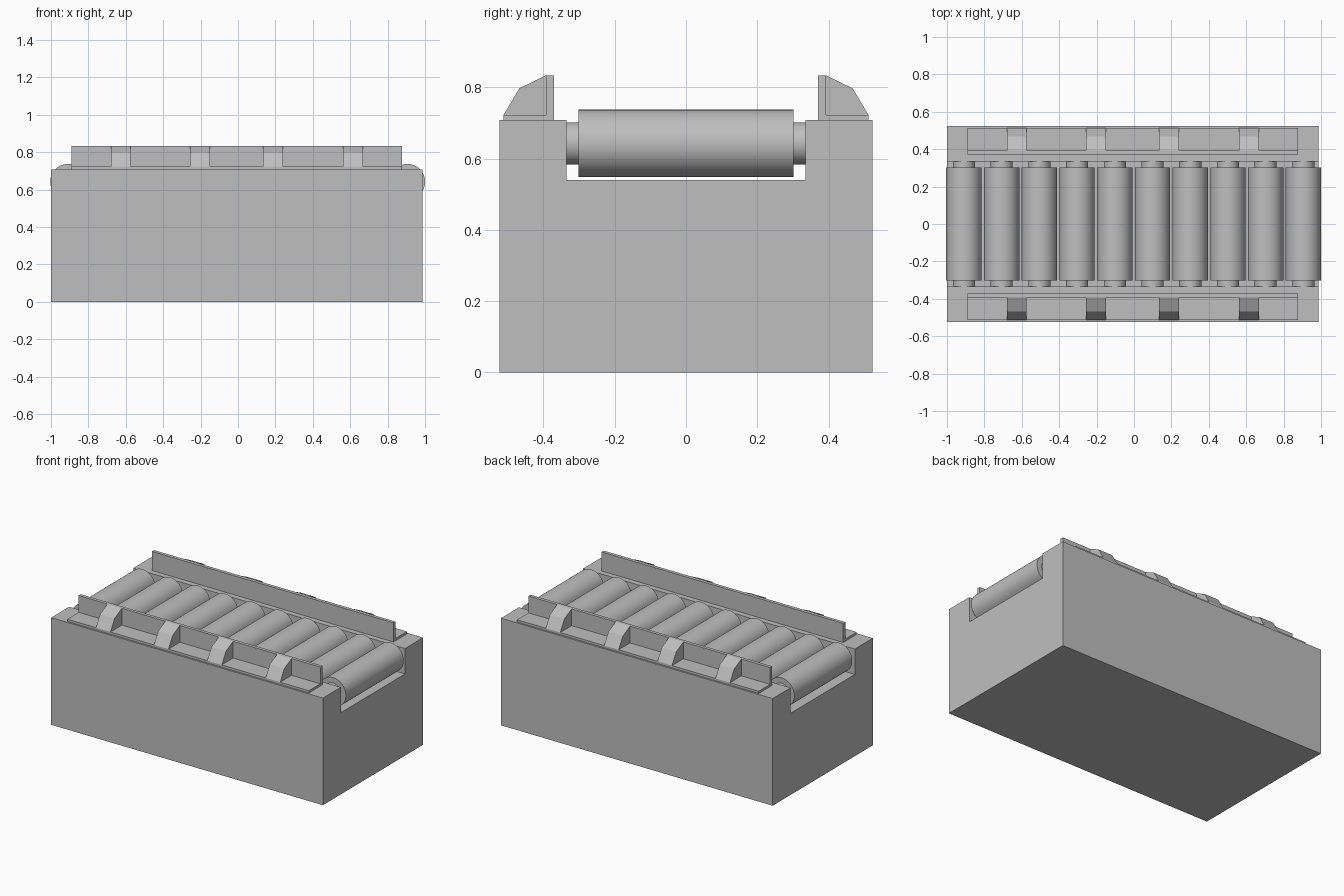
import bpy, bmesh, math

if "Cube" in bpy.data.objects:
    bpy.data.objects.remove(bpy.data.objects["Cube"])

grey = bpy.data.materials.new("plain grey")
grey.diffuse_color = (0.52, 0.52, 0.52, 1)
grey.use_nodes = True
grey.node_tree.nodes["Principled BSDF"].inputs["Base Color"].default_value = grey.diffuse_color


def extrude_x(name, profile, spans):
    """Extrude a (y, z) outline along x, once for every (x0, x1) span."""
    bm = bmesh.new()
    for x0, x1 in spans:
        a = [bm.verts.new((x0, y, z)) for y, z in profile]
        b = [bm.verts.new((x1, y, z)) for y, z in profile]
        bm.faces.new(a)
        bm.faces.new(b)
        for i in range(len(a)):
            j = (i + 1) % len(a)
            bm.faces.new((a[i], a[j], b[j], b[i]))
    bmesh.ops.recalc_face_normals(bm, faces=bm.faces)
    return finish(name, bm)


def finish(name, bm):
    me = bpy.data.meshes.new(name)
    bm.to_mesh(me)
    bm.free()
    me.materials.append(grey)
    ob = bpy.data.objects.new(name, me)
    bpy.context.collection.objects.link(ob)
    return ob


# Solid bed with a full-length channel
H, FLOOR, W, CH = 0.708, 0.54, 0.523, 0.335
extrude_x("bed", [(-W, 0), (W, 0), (W, H), (CH, H), (CH, FLOOR),
                  (-CH, FLOOR), (-CH, H), (-W, H)], [(-1, 0.987)])

# Ten rollers with narrower axle stubs, turned from one stepped outline
SEG, R, AXLE, HALF = 48, 0.0945, 0.059, 0.302
outline = [(AXLE, -CH), (AXLE, -HALF), (R, -HALF), (R, HALF), (AXLE, HALF), (AXLE, CH)]
for k in range(10):
    bm = bmesh.new()
    rings = [[bm.verts.new((r * math.cos(2 * math.pi * i / SEG), y,
                            r * math.sin(2 * math.pi * i / SEG))) for i in range(SEG)]
             for r, y in outline]
    for a, b in zip(rings, rings[1:]):
        for i in range(SEG):
            j = (i + 1) % SEG
            bm.faces.new((a[i], a[j], b[j], b[i]))
    bm.faces.new(rings[0])
    bm.faces.new(rings[-1])
    bmesh.ops.recalc_face_normals(bm, faces=bm.faces)
    roller = finish(f"roller_{k + 1}", bm)
    roller.location = (-0.9095 + 0.2017 * k, 0, 0.643)
    bpy.ops.object.select_all(action='DESELECT')
    roller.select_set(True)
    bpy.context.view_layer.objects.active = roller
    bpy.ops.object.shade_smooth_by_angle(angle=math.radians(35))

# Side guides: L-shaped rail with four sloped gussets, mirrored front and back
RAIL = (-0.89, 0.877)
RIBS = [(-0.68, -0.574), (-0.256, -0.15), (0.134, 0.24), (0.561, 0.667)]
TOP, LIP = 0.834, 0.723
for side, s in (("front", -1), ("back", 1)):
    rail = [(0.371, H), (0.512, H), (0.512, LIP), (0.393, LIP), (0.393, TOP), (0.371, TOP)]
    rib = [(0.393, LIP), (0.512, LIP), (0.468, 0.797), (0.393, TOP)]
    extrude_x(side + "_guide_rail", [(s * y, z) for y, z in rail], [RAIL])
    extrude_x(side + "_guide_gussets", [(s * y, z) for y, z in rib], RIBS)
